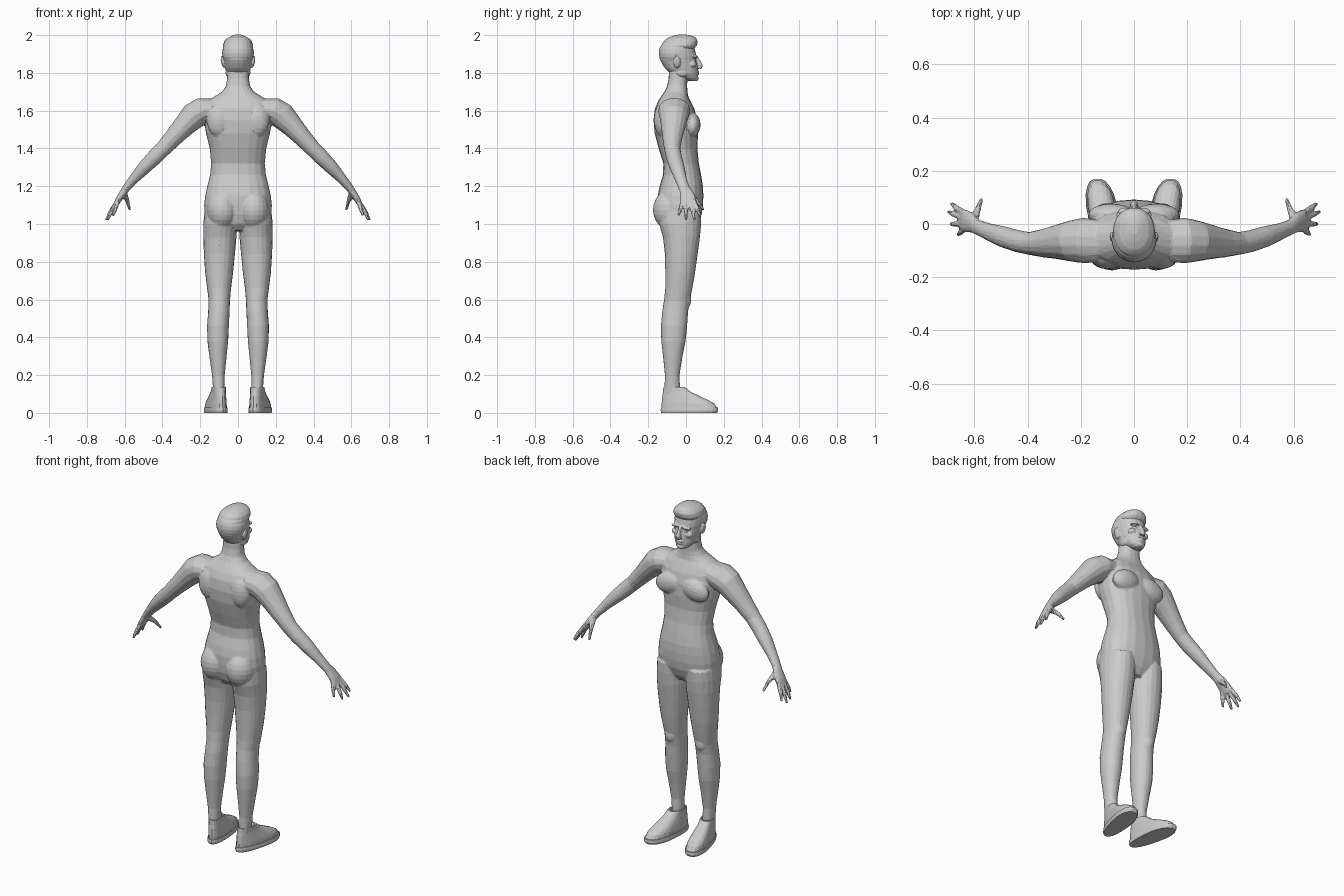
import bpy, bmesh, math
from mathutils import Vector, Matrix

def power(c, n):
    return math.copysign(abs(c) ** (2 / n), c)

def ring(c, u, v, n=2.3, sides=20):
    c, u, v = Vector(c), Vector(u), Vector(v)
    return [c + u * power(math.cos(a), n) + v * power(math.sin(a), n)
            for a in (2 * math.pi * i / sides for i in range(sides))]

def loft(bm, rings):
    vs = [[bm.verts.new(p) for p in r] for r in rings]
    n = len(vs[0])
    faces = [bm.faces.new((a[i], a[(i + 1) % n], b[(i + 1) % n], b[i]))
             for a, b in zip(vs, vs[1:]) for i in range(n)]
    faces += [bm.faces.new(vs[0][::-1]), bm.faces.new(vs[-1])]
    bmesh.ops.recalc_face_normals(bm, faces=faces)

def stack(bm, rows, n=2.3):
    """Horizontal sections: z, x min, x max, y back, y front."""
    loft(bm, [ring(((x0 + x1) / 2, (y0 + y1) / 2, z), ((x1 - x0) / 2, 0, 0),
                   (0, (y1 - y0) / 2, 0), n) for z, x0, x1, y0, y1 in rows])

def tube(bm, rows, s=1, sides=14):
    """Limb through points: x, y, z, radius across, radius along y."""
    pts = [Vector((s * r[0], r[1], r[2])) for r in rows]
    rings = []
    for i, r in enumerate(rows):
        t = (pts[min(i + 1, len(pts) - 1)] - pts[max(i - 1, 0)]).normalized()
        u = Vector((0, 1, 0))
        u = (u - t * u.dot(t)).normalized()
        rings.append(ring(pts[i], u * r[4], t.cross(u) * r[3], 2, sides))
    loft(bm, rings)

def blob(bm, c, r, rot=0):
    m = Matrix.Translation(c) @ Matrix.Rotation(rot, 4, 'Y') @ Matrix.Diagonal((*r, 1))
    bmesh.ops.create_uvsphere(bm, u_segments=20, v_segments=12, radius=1, matrix=m)

def finish(bm, name, voxel=None, ratio=1, smooth=4):
    me = bpy.data.meshes.new(name)
    bm.to_mesh(me)
    bm.free()
    ob = bpy.data.objects.new(name, me)
    bpy.context.collection.objects.link(ob)
    if voxel:
        m = ob.modifiers.new("merge", 'REMESH')
        m.mode, m.voxel_size = 'VOXEL', voxel
        m = ob.modifiers.new("soften", 'SMOOTH')
        m.factor, m.iterations = 0.5, smooth
        m = ob.modifiers.new("facets", 'DECIMATE')
        m.ratio = ratio
    return ob

# Torso and neck
bm = bmesh.new()
stack(bm, [(z, -w, w, b, f) for z, w, b, f in [
    (0.965, .06, -.10, .04), (1.0, .13, -.13, .065), (1.05, .178, -.145, .083),
    (1.1, .18, -.15, .09), (1.15, .174, -.15, .092), (1.2, .163, -.14, .09),
    (1.26, .148, -.122, .08), (1.32, .142, -.12, .068), (1.4, .150, -.145, .06),
    (1.48, .170, -.166, .064), (1.55, .180, -.172, .060), (1.61, .182, -.165, .045),
    (1.65, .165, -.148, .025), (1.675, .125, -.132, .012), (1.70, .085, -.115, .008),
    (1.73, .064, -.10, .006), (1.77, .058, -.092, .008), (1.82, .056, -.09, .01)]])

for s in (1, -1):
    # Leg
    rows = [(.10, .070, .13, -.115, -.03), (.2, .070, .138, -.112, -.034),
            (.3, .060, .152, -.122, -.018), (.38, .052, .162, -.131, -.002),
            (.46, .048, .164, -.133, .006), (.54, .044, .158, -.126, .012),
            (.6, .042, .156, -.116, .022), (.66, .036, .164, -.11, .034),
            (.74, .026, .174, -.11, .048), (.84, .016, .181, -.112, .062),
            (.93, .008, .184, -.122, .074), (1.0, .006, .184, -.142, .08), (1.06, .01, .178, -.14, .08)]
    stack(bm, [(z, *sorted((s * a, s * b)), y0, y1) for z, a, b, y0, y1 in rows], 2.1)
    # Buttock, chest, shoulder blade, kneecap
    blob(bm, (s * .083, -.085, 1.075), (.083, .09, .105))
    blob(bm, (s * .085, .035, 1.525), (.088, .042, .062), s * .25)
    blob(bm, (s * .10, -.125, 1.55), (.065, .045, .09))
    blob(bm, (s * .10, .002, .60), (.034, .026, .045))
    # Arm
    tube(bm, [(.13, -.065, 1.61, .055, .08), (.19, -.062, 1.60, .072, .086), (.235, -.064, 1.572, .073, .078),
              (.285, -.067, 1.52, .060, .066), (.34, -.072, 1.46, .050, .054),
              (.395, -.073, 1.40, .043, .043), (.44, -.064, 1.355, .042, .042),
              (.495, -.047, 1.30, .037, .040), (.55, -.028, 1.24, .027, .032),
              (.592, -.010, 1.19, .021, .029), (.605, -.003, 1.17, .020, .03)], s)
    # Palm
    tube(bm, [(.592, -.008, 1.19, .020, .028), (.612, .004, 1.16, .019, .038),
              (.632, .012, 1.13, .017, .043), (.648, .014, 1.10, .013, .040)], s)
    # Fingers and thumb: knuckle and tip
    for k, m, t in [((.637, .042, 1.125), (.669, .062, 1.075), (.686, .078, 1.037)),
                    ((.643, .024, 1.115), (.677, .037, 1.062), (.698, .047, 1.019)),
                    ((.643, .002, 1.115), (.673, .000, 1.060), (.690, .000, 1.020)),
                    ((.633, -.016, 1.125), (.651, -.031, 1.077), (.662, -.041, 1.042)),
                    ((.604, .010, 1.165), (.585, .060, 1.120), (.573, .094, 1.073))]:
        thick = .018 if k[0] < .61 else .0115
        tube(bm, [(*k, thick, thick), (*m, .0115, .0115), (*t, .007, .007)], s, 10)
finish(bm, "body", .006, .06)

# Head
bm = bmesh.new()
stack(bm, [(z, -w, w, b, f) for z, w, b, f in [
    (1.757, .022, .015, .055), (1.772, .042, -.03, .064), (1.795, .060, -.08, .064),
    (1.825, .068, -.112, .064), (1.85, .073, -.128, .060), (1.87, .077, -.138, .054),
    (1.89, .080, -.142, .055), (1.92, .081, -.142, .048), (1.95, .077, -.13, .04),
    (1.975, .055, -.10, .015), (1.985, .03, -.07, -.01)]], 2.15)
# Nose
tube(bm, [(0, .052, 1.888, .009, .009), (0, .064, 1.862, .009, .012),
          (0, .073, 1.838, .014, .017), (0, .068, 1.824, .017, .014)], sides=12)
# Lips and chin
blob(bm, (0, .062, 1.805), (.023, .010, .005))
blob(bm, (0, .060, 1.793), (.020, .010, .006))
blob(bm, (0, .053, 1.770), (.024, .014, .013))
for s in (1, -1):
    # Brow, eye, cheek, jaw corner, ear
    blob(bm, (s * .032, .047, 1.886), (.030, .015, .008), s * .12)
    blob(bm, (s * .031, .044, 1.867), (.013, .010, .007))
    blob(bm, (s * .042, .034, 1.845), (.024, .022, .018))
    blob(bm, (s * .048, -.02, 1.80), (.018, .035, .022))
    blob(bm, (s * .080, -.048, 1.858), (.010, .019, .032), s * .2)
finish(bm, "head", .004, .13, 2)

# Hair with a swept-up front
bm = bmesh.new()
stack(bm, [(z, -w, w, b, f) for z, w, b, f in [
    (1.925, .070, -.10, .040), (1.945, .080, -.12, .058), (1.968, .073, -.118, .062),
    (1.985, .056, -.098, .054), (1.996, .034, -.07, .034), (2.003, .014, -.04, .0)]], 2.3)
blob(bm, (0, -.058, 1.905), (.085, .087, .082))
finish(bm, "hair", .006, .15, 2)

# Shoes, toes turned outward
def shoe_ring(z, y0, y1, w):
    pts = []
    for p in ring((0, (y0 + y1) / 2, z), (w, 0, 0), (0, (y1 - y0) / 2, 0), 2.5, 22):
        wide = .92 + 1.3 * max(-.13, min(.07, p.y))
        pts.append(Vector((.098 + (p.y + .08) * .16 + p.x * wide, p.y, p.z)))
    return pts

bm = bmesh.new()
loft(bm, [shoe_ring(*r) for r in [
    (0, -.132, .165, .057), (.012, -.136, .171, .060), (.028, -.134, .170, .058),
    (.029, -.131, .164, .054), (.05, -.130, .150, .053), (.068, -.128, .118, .050),
    (.09, -.126, .070, .046), (.112, -.122, .025, .043), (.138, -.120, -.008, .043),
    (.138, -.114, -.018, .036), (.115, -.110, -.022, .032)]])
shoes = finish(bm, "shoes")
shoes.modifiers.new("pair", 'MIRROR')
